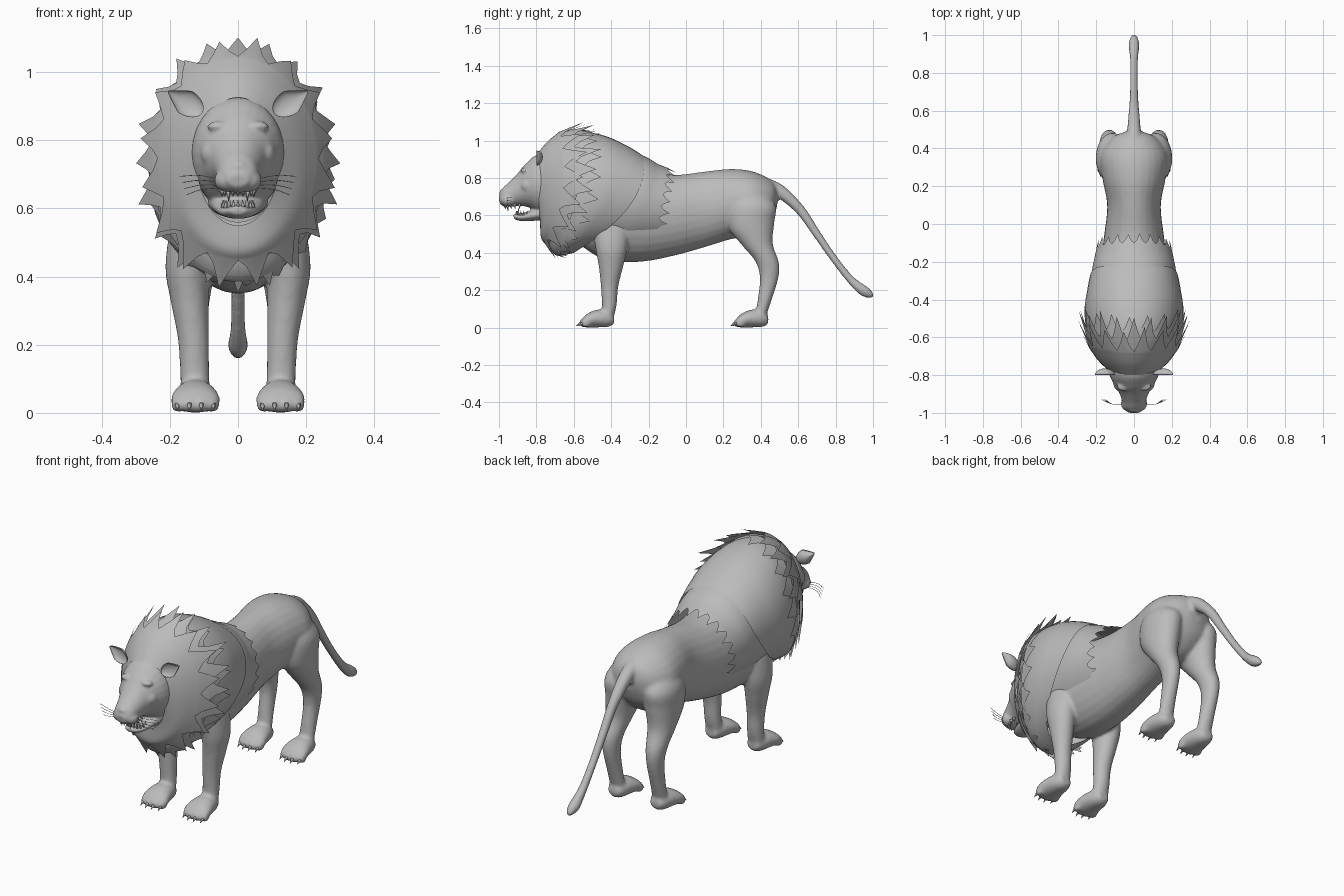
import bpy, bmesh, math, random
from mathutils import Vector, Matrix

random.seed(4)
cube = bpy.data.objects.get("Cube")
if cube:
    bpy.data.objects.remove(cube, do_unlink=True)

grey = bpy.data.materials.new("plain_grey")
grey.use_nodes = True
grey.diffuse_color = (0.5, 0.5, 0.5, 1)
grey.node_tree.nodes["Principled BSDF"].inputs["Base Color"].default_value = (0.5, 0.5, 0.5, 1)


def finish(name, bm):
    """Turn a bmesh into a smooth, coloured object."""
    bmesh.ops.recalc_face_normals(bm, faces=bm.faces)
    for face in bm.faces:
        face.smooth = True
    mesh = bpy.data.meshes.new(name)
    bm.to_mesh(mesh)
    bm.free()
    mesh.materials.append(grey)
    obj = bpy.data.objects.new(name, mesh)
    bpy.context.collection.objects.link(obj)
    return obj


def spline(rings, steps=5):
    """Catmull-Rom interpolation through ring tuples."""
    out = []
    last = len(rings) - 1
    for i in range(last):
        p0, p1, p2, p3 = (rings[min(max(i + k, 0), last)] for k in (-1, 0, 1, 2))
        for s in range(steps):
            t = s / steps
            out.append([b + 0.5 * t * (c - a + t * (2*a - 5*b + 4*c - d + t * (3*(b - c) + d - a)))
                        for a, b, c, d in zip(p0, p1, p2, p3)])
    out.append(list(rings[-1]))
    return out


def ring_points(ring, count, arc, side):
    """Ellipse through two side-plane points (y, z): half width, x centre, backward bow of the flanks."""
    ya, za, yb, zb, w, xc, bow = (list(ring) + [0, 0])[:7]
    mid = Vector((xc * side, (ya + yb) / 2, (za + zb) / 2))
    up = Vector((0, (ya - yb) / 2, (za - zb) / 2))
    pts = []
    for i in range(count):
        t = arc * (2 * i / (count if arc == math.pi else count - 1) - 1)
        pts.append(mid + up * math.cos(t) + Vector((w * math.sin(t), bow * math.sin(t) ** 2, 0)))
    return pts


def loft(name, rings, count=28, arc=math.pi, side=1, tips=None, phase=0, caps=True):
    """Skin rings; with tips, the last edge becomes a row of pointed locks."""
    rows = [ring_points(r, count, arc, side) for r in spline(rings)]
    if tips:
        row = []
        for i, (base, end) in enumerate(zip(rows[-1], ring_points(tips, count, arc, side))):
            reach = (1, 0.3, 0.03, 0.4)[(i + phase) % 4]
            row.append(base.lerp(end, reach * random.uniform(0.8, 1.05)))
        rows.append(row)
    bm = bmesh.new()
    grid = [[bm.verts.new(p) for p in row] for row in rows]
    for a, b in zip(grid, grid[1:]):
        for i in range(count if arc == math.pi else count - 1):
            j = (i + 1) % count
            bm.faces.new((a[i], a[j], b[j], b[i]))
    if caps:
        bm.faces.new(grid[0])
        bm.faces.new(grid[-1])
    return finish(name, bm)


def ball(name, loc, scale):
    bm = bmesh.new()
    bmesh.ops.create_uvsphere(bm, u_segments=16, v_segments=10, radius=1)
    bmesh.ops.transform(bm, matrix=Matrix.LocRotScale(Vector(loc), None, Vector(scale)), verts=bm.verts)
    return finish(name, bm)


def spike(name, base, tip, radius):
    base, axis = Vector(base), Vector(tip) - Vector(base)
    bm = bmesh.new()
    bmesh.ops.create_cone(bm, cap_ends=True, segments=8, radius1=radius, radius2=radius * 0.1,
                          depth=axis.length)
    turn = axis.to_track_quat('Z', 'Y')
    bmesh.ops.transform(bm, matrix=Matrix.LocRotScale(base + axis / 2, turn, None), verts=bm.verts)
    return finish(name, bm)


def whisker(name, points):
    curve = bpy.data.curves.new(name, 'CURVE')
    curve.dimensions = '3D'
    curve.bevel_depth = 0.001
    path = curve.splines.new('BEZIER')
    path.bezier_points.add(len(points) - 1)
    for bp, co in zip(path.bezier_points, points):
        bp.co = co
        bp.handle_left_type = bp.handle_right_type = 'AUTO'
    curve.materials.append(grey)
    bpy.context.collection.objects.link(bpy.data.objects.new(name, curve))


def fuse(name, parts, voxel, rounds):
    """Join closed parts and melt them into one skin."""
    bpy.ops.object.select_all(action='DESELECT')
    for part in parts:
        part.select_set(True)
    bpy.context.view_layer.objects.active = parts[0]
    bpy.ops.object.join()
    parts[0].name = name
    remesh = parts[0].modifiers.new("skin", 'REMESH')
    remesh.mode, remesh.voxel_size, remesh.use_smooth_shade = 'VOXEL', voxel, True
    smooth = parts[0].modifiers.new("soften", 'SMOOTH')
    smooth.factor, smooth.iterations = 0.5, rounds


# Torso, rump to neck
body = [loft("torso", [
    (.495, .72, .485, .64, .04), (.46, .785, .45, .56, .12), (.36, .834, .37, .49, .178),
    (.24, .848, .25, .475, .168), (.10, .834, .10, .43, .142), (-.05, .817, -.05, .388, .157),
    (-.20, .83, -.20, .357, .177), (-.33, .86, -.33, .35, .19), (-.45, .86, -.45, .37, .185),
    (-.55, .85, -.55, .43, .15), (-.65, .80, -.63, .50, .10)])]

# Tail: rings set square to its path, with a slim tuft
path = [(.40, .77, .04), (.50, .73, .036), (.61, .63, .027), (.70, .50, .022), (.79, .37, .02),
        (.88, .257, .022), (.95, .197, .029), (.985, .177, .02), (1.003, .168, .008)]
rings = []
for i, (y, z, r) in enumerate(path):
    a, b = path[max(i - 1, 0)], path[min(i + 1, len(path) - 1)]
    n = Vector((a[1] - b[1], b[0] - a[0])).normalized() * r
    rings.append((y + n.x, z + n.y, y - n.x, z - n.y, r))
body.append(loft("tail", rings))

# Mane: main mass and rear layer with a ragged edge
loft("mane_main", [
    (-.23, .92, -.60, .40, .235, 0, .12), (-.32, .975, -.64, .39, .25, 0, .11), (-.44, 1.027, -.67, .385, .262, 0, .1),
    (-.58, 1.048, -.70, .39, .25, 0, .08), (-.70, 1.0, -.73, .44, .20, 0, .05), (-.77, .93, -.75, .54, .13, 0, .02)],
     count=48, caps=False)
loft("mane_rear_layer", [(-.34, .96, -.50, .42, .23, 0, .05), (-.22, .915, -.38, .42, .222, 0, .05),
                         (-.15, .875, -.26, .43, .21, 0, .02), (-.10, .855, -.17, .44, .20, 0, 0)],
     count=61, arc=2.35, tips=(-.05, .83, -.11, .45, .188), caps=False)

# Mane: fringes of locks swept back from the face
loft("mane_fringe", [(-.785, .91, -.77, .56, .125, 0, 0), (-.72, 1.005, -.77, .49, .19, 0, .05),
                     (-.62, 1.058, -.72, .435, .255, 0, .07)],
     count=80, tips=(-.47, 1.11, -.67, .35, .305, 0, .08), caps=False)
loft("mane_fringe_front", [(-.80, .925, -.78, .55, .12, 0, 0), (-.74, .995, -.775, .48, .185, 0, .03),
                           (-.68, 1.045, -.755, .45, .235, 0, .06)],
     count=64, tips=(-.55, 1.105, -.70, .36, .29, 0, .08), phase=2, caps=False)
loft("mane_side_locks", [(-.62, 1.05, -.71, .40, .252, 0, .08), (-.58, 1.055, -.70, .39, .257, 0, .08)],
     count=72, tips=(-.48, 1.06, -.64, .37, .285, 0, .1), phase=1, caps=False)

# Head, jaw and nose
head = [
    loft("head", [(-.68, .91, -.68, .58, .13), (-.79, .925, -.77, .60, .135), (-.855, .878, -.835, .64, .108),
                  (-.90, .825, -.88, .65, .08), (-.945, .778, -.925, .648, .064),
                  (-.98, .745, -.968, .645, .054), (-1.002, .70, -.995, .662, .03)]),
    loft("lower_jaw", [(-.72, .67, -.70, .57, .09), (-.80, .64, -.78, .572, .076), (-.855, .618, -.84, .57, .062),
                       (-.90, .608, -.885, .57, .046), (-.925, .606, -.918, .58, .024)]),
    ball("nose", (0, -.972, .72), (.034, .026, .024))]

# Teeth along both jaws, longer at the fangs
for i in range(11):
    t = math.pi * i / 10
    c, s = math.cos(t), math.sin(t)
    fang = i in (3, 7)
    spike("upper_tooth", (.05 * c, -.89 - .08 * s, .66), (.047 * c, -.89 - .076 * s, .622 if fang else .635), .008)
    spike("lower_tooth", (.046 * c, -.85 - .058 * s, .60), (.043 * c, -.85 - .056 * s, .64 if fang else .625), .007)

for side, word in ((1, "left"), (-1, "right")):
    # Brow, cheek and muzzle pad
    head.append(ball("brow", (side * .055, -.86, .84), (.036, .024, .016)))
    head.append(ball("cheek", (side * .075, -.845, .76), (.035, .04, .04)))
    head.append(ball("muzzle_pad", (side * .032, -.95, .682), (.038, .042, .034)))

    # Cupped ear: the front half of a ball is pushed inwards
    bm = bmesh.new()
    bmesh.ops.create_uvsphere(bm, u_segments=20, v_segments=12, radius=1)
    for v in bm.verts:
        if v.co.y < 0:
            v.co.y *= -0.6
        v.co.x *= 1 - 0.7 * max(v.co.z, 0)
    place = Matrix.LocRotScale(Vector((side * .155, -.80, .912)),
                               Matrix.Rotation(side * math.radians(58), 3, 'Y').to_quaternion(),
                               Vector((.038, .035, .06)))
    bmesh.ops.transform(bm, matrix=place, verts=bm.verts)
    finish(word + "_ear", bm)

    for k in range(4):
        z = .66 + .008 * k
        whisker(word + "_whisker", [(side * .05, -.955, z), (side * .11, -.955, z + .006 * (k - 1)),
                                    (side * (.15 + .007 * k), -.93, z + .01 * (k - 2))])

    # Legs: front edge, back edge, half width, sideways centre
    body.append(loft("front_leg", [
        (-.47, .66, -.35, .66, .03, .125), (-.50, .56, -.31, .56, .056, .138), (-.485, .43, -.313, .43, .064, .149),
        (-.467, .33, -.335, .33, .056, .142), (-.455, .22, -.362, .22, .046, .131),
        (-.449, .12, -.371, .12, .043, .127), (-.45, .05, -.388, .05, .045, .125)], side=side))
    body.append(loft("hind_leg", [
        (.29, .75, .42, .73, .045, .095), (.225, .66, .48, .65, .085, .112), (.225, .54, .472, .56, .083, .117),
        (.30, .44, .464, .45, .066, .125), (.37, .355, .496, .35, .051, .13), (.395, .27, .495, .27, .041, .13),
        (.386, .17, .462, .16, .039, .128), (.37, .06, .425, .05, .042, .125)], side=side))

    # Paws with toes and claws
    for pair, shift in (("hind", 0), ("front", -.825)):
        paw = [(.44, .065, .44, .02, .03), (.40, .095, .41, .004, .05), (.345, .095, .345, .001, .065),
               (.295, .073, .29, .001, .072), (.262, .04, .262, .006, .052)]
        body.append(loft("paw", [(a + shift, b, c + shift, d, w, .125) for a, b, c, d, w in paw], side=side))
        for k in (-1.5, -.5, .5, 1.5):
            x, y = side * .125 + .035 * k, shift + .273 + .012 * abs(k)
            body.append(ball("toe", (x, y, .024), (.019, .027, .023)))
            spike(f"{word}_{pair}_claw", (x, y - .018, .024), (x, y - .042, .008), .008)

fuse("body", body, .009, 6)
fuse("head", head, .006, 6)
